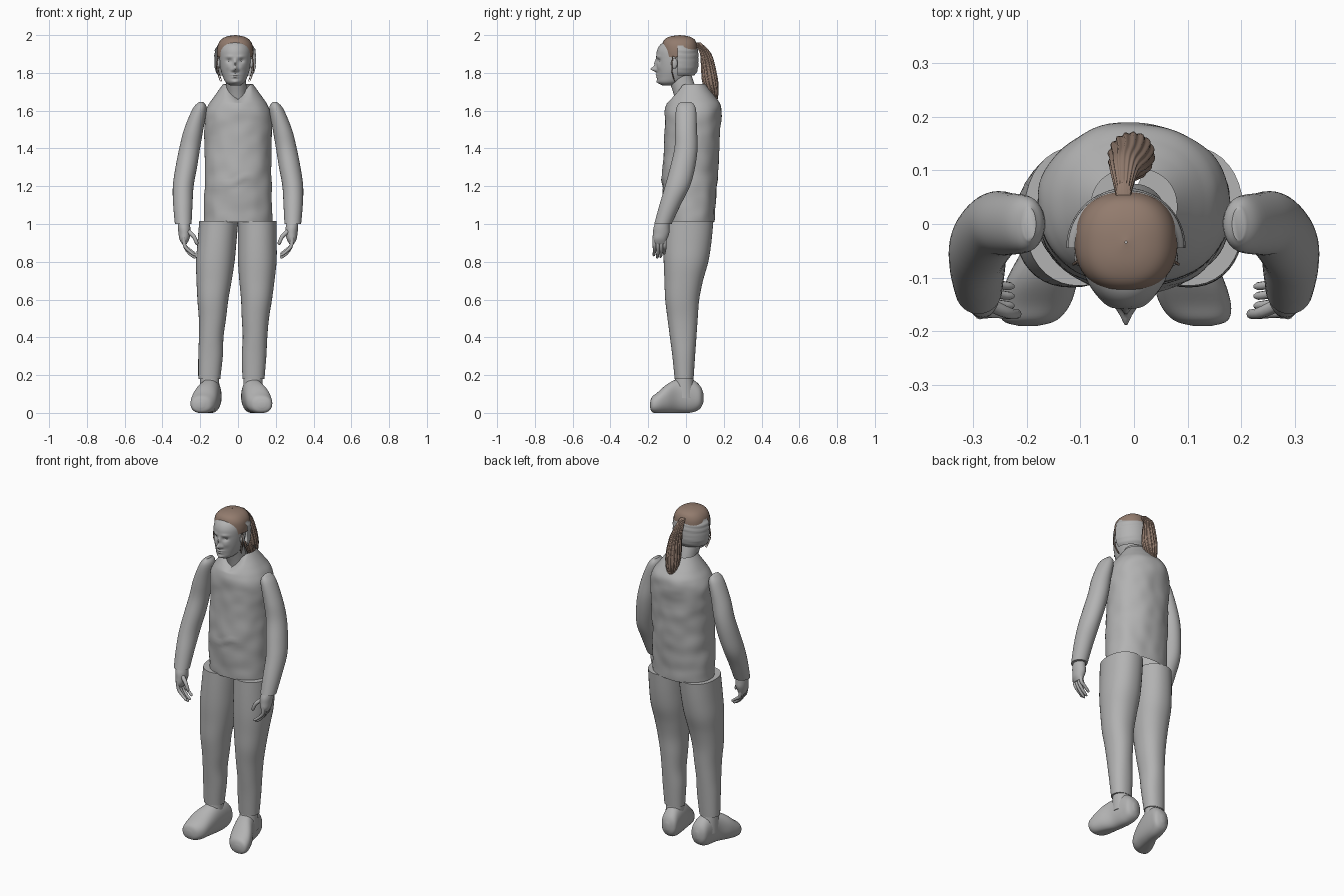
import bpy, bmesh, math
from mathutils import Vector, noise

if "Cube" in bpy.data.objects:
    bpy.data.objects.remove(bpy.data.objects["Cube"], do_unlink=True)


def material(name, color):
    mat = bpy.data.materials.new(name)
    mat.use_nodes = True
    mat.diffuse_color = color
    mat.node_tree.nodes["Principled BSDF"].inputs["Base Color"].default_value = color
    return mat


GREY = material("plain grey", (.45, .45, .45, 1))
BROWN = material("hair brown", (.29, .2, .155, 1))
made = []


def register(obj, mat):
    obj.data.materials.append(mat)
    made.append(obj)
    return obj


def smooth_path(keys, steps):
    """Catmull-Rom interpolation between ring descriptions."""
    out = []
    for i in range(len(keys) - 1):
        a, b = keys[max(i - 1, 0)], keys[i]
        c, d = keys[i + 1], keys[min(i + 2, len(keys) - 1)]
        for k in range(steps):
            t = k / steps
            out.append([q + t / 2 * (r - p + t * (2 * p - 5 * q + 4 * r - s + t * (3 * (q - r) + s - p)))
                        for p, q, r, s in zip(a, b, c, d)])
    return out + [list(keys[-1])]


def loft(name, keys, mat=GREY, segs=40, steps=5, power=2, along="z",
         caps=True, shape=None, keep=None, ripple=None):
    """Skin rings given as (x, y, z, half width, half depth)."""
    bm = bmesh.new()
    rings = []
    for x, y, z, rx, ry in smooth_path(keys, steps):
        ring = []
        for j in range(segs):
            a = math.tau * j / segs
            ca, sa = math.cos(a), math.sin(a)
            k = (abs(ca) ** power + abs(sa) ** power) ** (-1 / power)
            if ripple:
                k *= ripple(a, z)
            u, v = max(rx, .002) * ca * k, max(ry, .002) * sa * k
            co = Vector((x + u, y, z + v) if along == "y" else (x + u, y + v, z))
            ring.append(bm.verts.new(shape(co) if shape else co))
        rings.append(ring)
    for low, high in zip(rings, rings[1:]):
        for j in range(segs):
            n = (j + 1) % segs
            bm.faces.new((low[j], low[n], high[n], high[j]))
    if caps:
        bm.faces.new(rings[0])
        bm.faces.new(rings[-1])
    if keep:
        bmesh.ops.delete(bm, geom=[v for v in bm.verts if not keep(v.co)], context="VERTS")
    bmesh.ops.recalc_face_normals(bm, faces=bm.faces)
    mesh = bpy.data.meshes.new(name)
    bm.to_mesh(mesh)
    bm.free()
    obj = bpy.data.objects.new(name, mesh)
    bpy.context.collection.objects.link(obj)
    return register(obj, mat)


def tube(name, points, radius, mat=GREY):
    """Tapering rounded tube along a smooth path."""
    path = smooth_path(points, 4)
    curve = bpy.data.curves.new(name, "CURVE")
    curve.dimensions = "3D"
    curve.bevel_depth = radius
    curve.bevel_resolution = 3
    curve.use_fill_caps = True
    spline = curve.splines.new("POLY")
    spline.points.add(len(path) - 1)
    for i, (point, co) in enumerate(zip(spline.points, path)):
        point.co = (*co, 1)
        t = i / (len(path) - 1)
        point.radius = .35 if t == 1 else 1 - .35 * t
    obj = bpy.data.objects.new(name, curve)
    bpy.context.collection.objects.link(obj)
    return register(obj, mat)


def ball(name, location, scale, mat=GREY):
    bpy.ops.mesh.primitive_uv_sphere_add(segments=24, ring_count=14, radius=1, location=location)
    obj = bpy.context.object
    obj.name = name
    obj.scale = scale
    return register(obj, mat)


def clamp(v):
    return min(max(v, 0), 1)


# Shirt: creased cloth with a V neckline
def cloth(co):
    drop = .07 * clamp(1 - abs(co.x) / .07) * clamp((co.z - 1.64) / .1) * clamp(-co.y / .03)
    out = Vector((co.x, co.y - .03, 0)).normalized()
    crease = noise.noise(co * 13) * .006 * clamp((1.7 - co.z) * 8)
    fold = .008 * math.exp(-((co.z - 1.23 - .02 * math.sin(co.x * 30)) / .012) ** 2)
    fold *= clamp(1 - abs(co.x) / .1) * (co.y < 0)
    return co + out * (crease + fold) - Vector((0, 0, drop))


loft("shirt", [(0, .02, 1.01, .18, .13), (0, .02, 1.1, .18, .135), (0, .022, 1.25, .177, .147),
               (0, .03, 1.4, .177, .146), (0, .035, 1.5, .179, .147), (0, .037, 1.58, .177, .15),
               (0, .04, 1.63, .157, .143), (0, .037, 1.67, .13, .12),
               (0, .035, 1.705, .105, .095), (0, .032, 1.74, .08, .072)],
     segs=72, steps=9, power=2.2, caps=False, shape=cloth)
loft("neck", [(0, .015, 1.58, .06, .06), (-.005, .0, 1.68, .053, .063), (-.015, -.04, 1.8, .055, .065)])

# Head with the face pressed into the front: (x, z, width, height, push)
FACE = [(0, 1.82, .011, .013, .034), (0, 1.85, .008, .02, .013),
        (.014, 1.815, .008, .008, .008), (.032, 1.864, .015, .01, -.011),
        (.032, 1.886, .02, .007, .005), (.035, 1.83, .016, .016, .004),
        (0, 1.79, .02, .005, .009), (0, 1.777, .017, .005, .008), (0, 1.752, .018, .01, .007)]
MID = -.015


def face(co):
    if co.y > -.07:
        return co
    push = 0
    for x, z, w, h, amount in FACE:
        for s in ((1, -1) if x else (1,)):
            push += amount * math.exp(-((co.x - MID - s * x) / w) ** 2 - ((co.z - z) / h) ** 2)
    return co - Vector((0, push * clamp((-.07 - co.y) / .03), 0))


loft("head", [(MID, -.095, 1.733, .025, .03), (MID, -.08, 1.75, .05, .068),
              (MID, -.066, 1.78, .065, .086), (MID, -.058, 1.82, .077, .096),
              (MID, -.054, 1.87, .083, .103), (MID, -.053, 1.92, .083, .1),
              (MID, -.05, 1.955, .068, .08), (MID, -.045, 1.975, .035, .04), (MID, -.045, 1.98, 0, 0)],
     segs=110, steps=9, shape=face)

# Hair: top cap, grey back shell and ponytail
loft("hair_cap", [(MID, -.033, 1.885, .095, .09), (MID, -.033, 1.92, .096, .093),
                  (MID, -.034, 1.955, .089, .09), (MID, -.034, 1.98, .07, .076),
                  (MID, -.034, 1.994, .04, .045), (MID, -.034, 2, 0, 0)],
     BROWN, segs=64, power=2.3, caps=False)
loft("back_hair_shell", [(MID, -.045, 1.785, .09, .09), (MID, -.045, 1.82, .107, .108),
                         (MID, -.045, 1.88, .11, .111), (MID, -.045, 1.92, .107, .108),
                         (MID, -.045, 1.945, .095, .095)],
     segs=64, caps=False, keep=lambda co: co.y > -.05,
     ripple=lambda a, z: 1 + .015 * math.sin(z * 210 + math.sin(a * 3)))
loft("ponytail", [(-.02, .06, 1.96, .014, .018), (-.018, .1, 1.91, .025, .027),
                  (-.01, .115, 1.85, .035, .035), (-.005, .127, 1.76, .042, .041),
                  (-.005, .14, 1.69, .034, .03), (-.01, .152, 1.63, .01, .01)],
     BROWN, segs=96, steps=6, ripple=lambda a, z: 1 + .06 * math.sin(16 * a + z * 20))


# Trouser legs and shoes: the right side swings outward toward the foot
def stance(s):
    def move(co):
        if s > 0:
            return co
        return Vector((-co.x - .07 * clamp((1.015 - co.z) / .83), co.y, co.z))
    return move


for s, side in ((1, "left"), (-1, "right")):
    move = stance(s)
    loft(side + "_trouser_leg",
         [(.102, .015, 1.015, .103, .13), (.102, .008, .9, .103, .126), (.102, 0, .8, .102, .118),
          (.1, -.012, .7, .093, .102), (.098, -.02, .6, .082, .09), (.092, -.018, .5, .072, .08),
          (.09, -.015, .4, .065, .07), (.085, -.012, .3, .065, .06), (.082, -.01, .18, .058, .05)],
         power=2.2, shape=move)
    loft(side + "_ankle", [(.08, -.01, .08, .052, .06), (.08, -.01, .2, .05, .046)], shape=move)

    def sole(co):
        co = move(Vector((co.x, co.y, max(co.z, 0))))
        return co

    loft(side + "_shoe",
         [(.065, .093, .08, .012, .02), (.065, .075, .083, .045, .06), (.07, .03, .09, .052, .088),
          (.08, -.04, .09, .056, .09), (.1, -.1, .075, .066, .077), (.115, -.15, .053, .066, .056),
          (.125, -.18, .045, .05, .04), (.128, -.19, .042, .018, .014)],
         along="y", power=2.3, shape=sole)

    # Sleeve, hand and fingers
    def flip(co):
        return Vector((s * co[0], co[1], co[2]))

    loft(side + "_sleeve",
         [(.195, 0, 1.645, .012, .03), (.203, 0, 1.61, .037, .052), (.235, 0, 1.5, .051, .058),
          (.256, 0, 1.4, .055, .061), (.274, -.018, 1.3, .057, .066), (.29, -.045, 1.2, .055, .066),
          (.292, -.085, 1.1, .051, .056), (.29, -.122, 1, .044, .046)], shape=flip)
    loft(side + "_palm",
         [(.288, -.125, 1.01, .03, .036), (.285, -.13, .98, .033, .042), (.283, -.132, .95, .032, .043),
          (.284, -.138, .92, .026, .038), (.284, -.138, .895, .013, .03)], shape=flip)
    for i, drop in enumerate((.012, 0, .004, .02)):
        y = -.167 + i * .018
        tube(side + "_finger", [flip(p) for p in
             ((.287, y, .93), (.282, y, .885), (.258, y, .845 + drop), (.225, y - .004, .82 + drop))], .011)
    tube(side + "_thumb", [flip(p) for p in
         ((.27, -.15, .965), (.235, -.166, .935), (.215, -.168, .89))], .013)

    # Ears, eyes and loose hair strands
    ball(side + "_ear", (MID + s * .087, -.062, 1.85), (.01, .017, .028))
    ball(side + "_eye", (MID + s * .031, -.128, 1.864), (.012, .012, .009))
    for k in range(2):
        x = MID + s * (.09 - .008 * k)
        tube(side + "_loose_strand", [(x, -.07 + .02 * k, 1.89), (x + s * .008, -.075, 1.82),
             (x - s * .012, -.06, 1.755)], .003, BROWN)

# Turn tubes into meshes and shade everything
bpy.ops.object.select_all(action="DESELECT")
for obj in made:
    obj.select_set(True)
bpy.context.view_layer.objects.active = made[0]
bpy.ops.object.convert(target="MESH")
bpy.ops.object.shade_smooth_by_angle(angle=math.radians(50))
